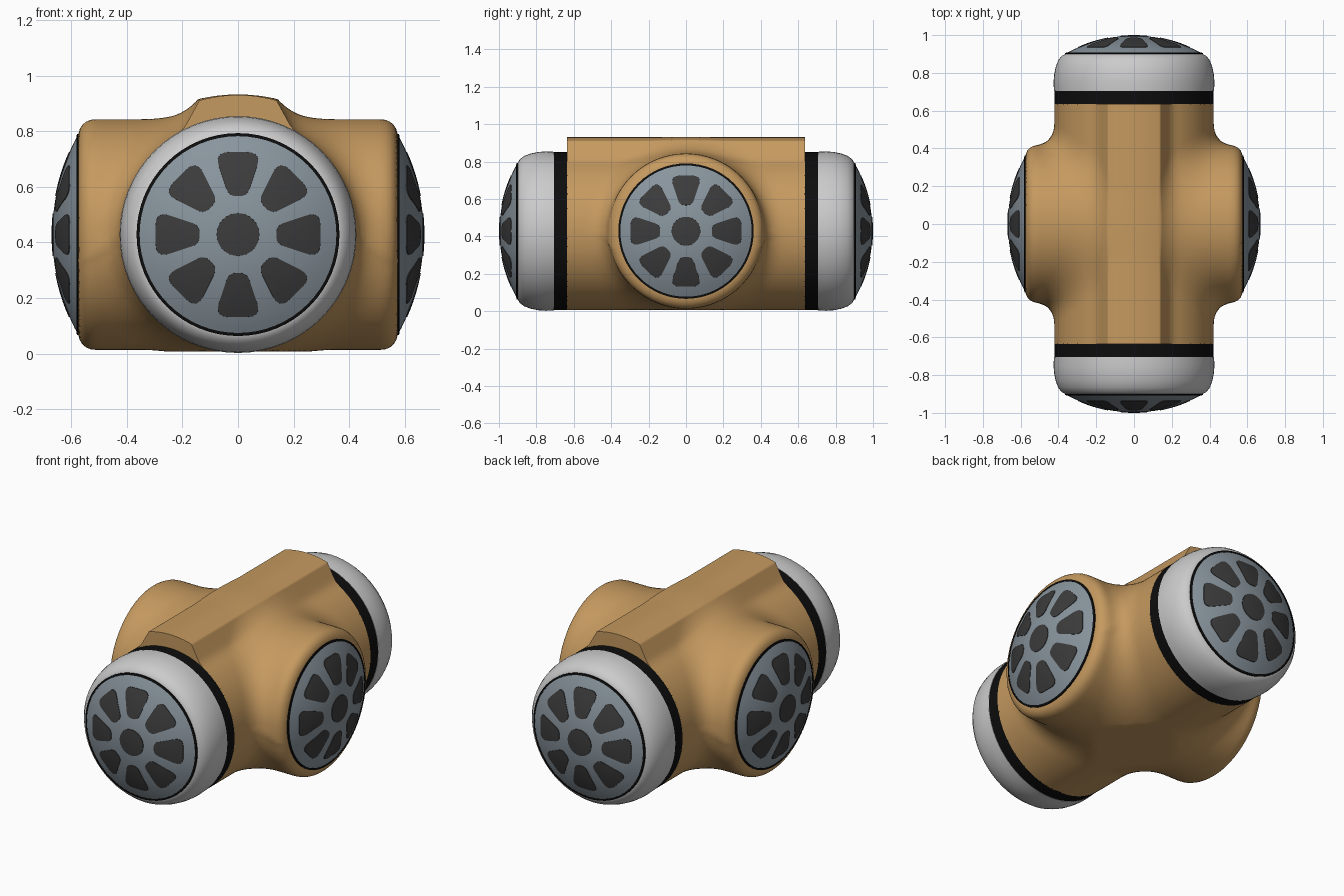
import bpy, bmesh
from math import pi, sin, cos, sqrt, hypot
from mathutils import Vector, Matrix

if "Cube" in bpy.data.objects:
    bpy.data.objects.remove(bpy.data.objects["Cube"])

CZ = 0.428          # height of both tube axes
END_Y = 0.635       # where the hull meets the end caps


def material(name, rgb):
    m = bpy.data.materials.new(name)
    m.diffuse_color = (*rgb, 1)
    m.use_nodes = True
    m.node_tree.nodes["Principled BSDF"].inputs["Base Color"].default_value = m.diffuse_color
    return m


ORANGE = material("hull_orange", (0.56, 0.32, 0.115))
BLACK = material("trim_black", (0.004, 0.004, 0.004))
LIGHT = material("cap_grey", (0.52, 0.52, 0.52))
FRAME = material("frame_grey", (0.25, 0.30, 0.34))
GLASS = material("pane_dark", (0.045, 0.045, 0.045))


def finish(bm, name, mat, axis=None, angle=0.6):
    bmesh.ops.recalc_face_normals(bm, faces=bm.faces)
    me = bpy.data.meshes.new(name)
    bm.to_mesh(me)
    bm.free()
    ob = bpy.data.objects.new(name, me)
    bpy.context.collection.objects.link(ob)
    me.materials.append(mat)
    if axis:
        me.transform(Matrix.Translation((0, 0, CZ)) @ axis.to_track_quat('Z', 'Y').to_matrix().to_4x4())
    bpy.ops.object.select_all(action='DESELECT')
    ob.select_set(True)
    bpy.context.view_layer.objects.active = ob
    bpy.ops.object.shade_smooth_by_angle(angle=angle)
    return ob


def lathe(name, profile, mat, axis, closed=False, segs=64):
    bm = bmesh.new()
    rings = [[bm.verts.new((r * cos(2 * pi * i / segs), r * sin(2 * pi * i / segs), h))
              for i in range(segs)] for r, h in profile]
    pairs = list(zip(rings, rings[1:])) + ([(rings[-1], rings[0])] if closed else [])
    for a, b in pairs:
        for i in range(segs):
            j = (i + 1) % segs
            bm.faces.new((a[i], a[j], b[j], b[i]))
    bmesh.ops.remove_doubles(bm, verts=bm.verts, dist=1e-5)
    return finish(bm, name, mat, axis)


# ---------- hull: two crossing tubes and a roof ridge, softly blended ----------
def smin(a, b, k):
    h = max(k - abs(a - b), 0) / k
    return min(a, b) - h * h * k / 4


def hull_distance(p):
    x, y, z = abs(p[0]), abs(p[1]), p[2] - CZ
    r = hypot(x, z)
    ridge = max(r - 0.502, 0.88 * x + 0.48 * z - 0.354, -z)
    body = max(smin(r - 0.422, ridge, 0.02), y - 0.72)
    q, s, rd = hypot(y, z) - 0.415 + 0.06, x - 0.575 + 0.06, 0.06
    arm = min(max(q, s), 0) + hypot(max(q, 0), max(s, 0)) - rd
    return max(smin(body, arm, 0.12), -z - 0.421)


def make_hull():
    bm = bmesh.new()
    for axis, r, half in ((Vector((0, 1, 0)), 0.42, 0.72), (Vector((1, 0, 0)), 0.41, 0.57)):
        m = Matrix.Translation((0, 0, CZ)) @ axis.to_track_quat('Z', 'Y').to_matrix().to_4x4()
        bmesh.ops.create_cone(bm, cap_ends=True, segments=64, radius1=r, radius2=r,
                              depth=2 * half, matrix=m)
    bmesh.ops.create_cube(bm, size=1, matrix=Matrix.Translation((0, 0, 0.76))
                          @ Matrix.Diagonal((0.32, 1.44, 0.32, 1)))
    rough = finish(bm, "hull_rough", ORANGE)
    mod = rough.modifiers.new("merge", 'REMESH')
    mod.mode, mod.voxel_size = 'VOXEL', 0.02
    dg = bpy.context.evaluated_depsgraph_get()
    bm = bmesh.new()
    bm.from_mesh(rough.evaluated_get(dg).to_mesh())
    bpy.data.objects.remove(rough)
    # pull every vertex onto the blended surface
    e = 0.002
    for v in bm.verts:
        for _ in range(5):
            d = hull_distance(v.co)
            if abs(d) < 0.0003:
                break
            g = Vector([hull_distance(v.co + Vector(o) * e) - d
                        for o in ((1, 0, 0), (0, 1, 0), (0, 0, 1))]) / e
            if g.length > 0.1:
                v.co -= g * max(-0.04, min(0.04, d / g.length_squared))
    # flat ends against the caps
    for s in (1, -1):
        geom = bm.verts[:] + bm.edges[:] + bm.faces[:]
        cut = bmesh.ops.bisect_plane(bm, geom=geom, plane_co=(0, s * END_Y, 0),
                                     plane_no=(0, s, 0), clear_outer=True)
        edges = [g for g in cut['geom_cut'] if isinstance(g, bmesh.types.BMEdge)]
        bmesh.ops.edgeloop_fill(bm, edges=edges)
    finish(bm, "hull", ORANGE, angle=0.7)


# ---------- domed windows ----------
def wedge_outline():
    corners = [(0.138, -0.033), (0.297, -0.086), (0.297, 0.086), (0.138, 0.033)]
    cuts = [0.028, 0.055, 0.055, 0.028]
    pts = []
    for i, c in enumerate(corners):
        c = Vector(c)
        a = c + (Vector(corners[i - 1]) - c).normalized() * cuts[i]
        b = c + (Vector(corners[(i + 1) % 4]) - c).normalized() * cuts[i]
        for k in range(6):
            t = k / 5
            pts.append(a * (1 - t) ** 2 + c * 2 * t * (1 - t) + b * t * t)
    return pts


def window(name, axis, base, top, rim):
    sag = top - base
    R = (rim * rim + sag * sag) / (2 * sag)

    def height(r):
        return top - R + sqrt(R * R - r * r)

    n = 16
    lathe(name + "_frame", [(rim * i / n, height(rim * i / n)) for i in range(n + 1)]
          + [(rim, base - 0.03)], FRAME, axis)
    lathe(name + "_seal", [(rim - 0.006, base - 0.02), (rim + 0.005, base - 0.02),
                           (rim + 0.005, base + 0.002), (rim - 0.006, base + 0.005)],
          BLACK, axis, closed=True)
    # eight wedge panes and a round centre pane that follow the dome
    bm = bmesh.new()
    shapes = [[Vector((0.077 * cos(i * pi / 16), 0.077 * sin(i * pi / 16))) for i in range(32)]]
    for k in range(8):
        rot = Matrix.Rotation(k * pi / 4, 2)
        shapes.append([rot @ p for p in wedge_outline()])
    for pts in shapes:
        mid = sum(pts, Vector((0, 0))) / len(pts)
        rings = []
        for scale, lift in ((1, -0.002), (0.995, 0.003), (0.7, 0.003), (0.35, 0.003)):
            ring = [mid + (p - mid) * scale for p in pts]
            rings.append([bm.verts.new((p.x, p.y, height(p.length) + lift)) for p in ring])
        hub = bm.verts.new((mid.x, mid.y, height(mid.length) + 0.003))
        m = len(pts)
        for i in range(m):
            j = (i + 1) % m
            for a, b in zip(rings, rings[1:]):
                bm.faces.new((a[i], a[j], b[j], b[i]))
            bm.faces.new((rings[-1][i], rings[-1][j], hub))
    finish(bm, name + "_panes", GLASS, axis)


make_hull()

# ---------- end caps with black bands on the long tube ----------
for label, s in (("front", -1), ("back", 1)):
    ax = Vector((0, s, 0))
    lathe(label + "_band", [(0, 0.63), (0.422, 0.63), (0.422, 0.71), (0, 0.71)], BLACK, ax)
    lathe(label + "_cap", [(0.3, 0.705), (0.424, 0.705), (0.426, 0.75), (0.423, 0.79),
                           (0.415, 0.83), (0.402, 0.865), (0.383, 0.89), (0.362, 0.901),
                           (0.3, 0.901)], LIGHT, ax)
    window(label + "_window", ax, 0.903, 0.997, 0.36)

# ---------- windows on the cross tube ----------
for label, s in (("left", -1), ("right", 1)):
    window(label + "_window", Vector((s, 0, 0)), 0.577, 0.668, 0.357)
